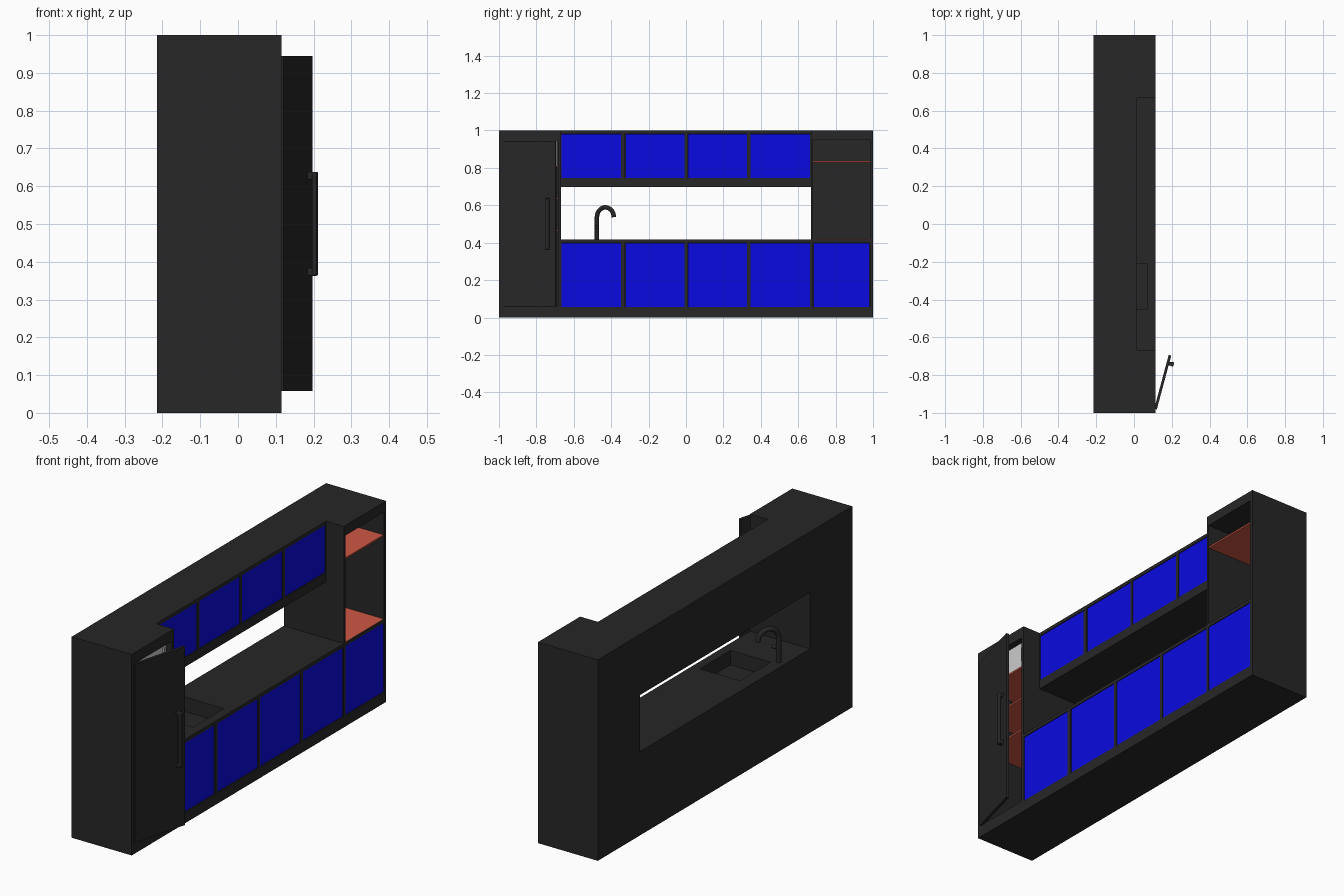
import bpy, math
from mathutils import Matrix, Vector

if "Cube" in bpy.data.objects:
    bpy.data.objects.remove(bpy.data.objects["Cube"])


def material(name, rgb):
    m = bpy.data.materials.new(name)
    m.diffuse_color = (*rgb, 1)
    m.use_nodes = True
    m.node_tree.nodes["Principled BSDF"].inputs["Base Color"].default_value = m.diffuse_color
    return m


DARK = material("charcoal", (0.02, 0.02, 0.02))
BLUE = material("blue_front", (0.003, 0.003, 0.75))
RED = material("terracotta", (0.62, 0.1, 0.06))
WHITE = material("off_white", (0.75, 0.75, 0.75))


def box(name, x, y, z, mat=DARK, bevel=0):
    """Box from (min, max) ranges on each axis."""
    bpy.ops.mesh.primitive_cube_add(size=1)
    o = bpy.context.object
    o.name = name
    o.data.transform(Matrix.LocRotScale(
        Vector([(r[0] + r[1]) / 2 for r in (x, y, z)]), None,
        Vector([r[1] - r[0] for r in (x, y, z)])))
    o.data.materials.append(mat)
    if bevel:
        b = o.modifiers.new("bevel", 'BEVEL')
        b.width, b.segments = bevel, 3
    return o


def cut(target, x, y, z):
    """Subtract a box from the target."""
    c = box("cutter", x, y, z)
    m = target.modifiers.new("cut", 'BOOLEAN')
    m.operation, m.solver, m.object = 'DIFFERENCE', 'EXACT', c
    bpy.context.view_layer.objects.active = target
    bpy.ops.object.modifier_apply(modifier=m.name)
    bpy.data.objects.remove(c)


def pipe(name, points, radius):
    """Round tube along a path."""
    cu = bpy.data.curves.new(name, 'CURVE')
    cu.dimensions = '3D'
    cu.bevel_depth, cu.bevel_resolution, cu.use_fill_caps = radius, 4, True
    s = cu.splines.new('POLY')
    s.points.add(len(points) - 1)
    for p, co in zip(s.points, points):
        p.co = (*co, 1)
    cu.materials.append(DARK)
    o = bpy.data.objects.new(name, cu)
    bpy.context.collection.objects.link(o)
    return o


FRONT, UPPER, OUT = 0.115, 0.017, 0.3
BACK = -0.195

# carcass: one block with the pass-through, recess and niches cut out
carcass = box("carcass", (-0.215, FRONT), (-1, 1), (0, 1))
cut(carcass, (UPPER, OUT), (-0.668, 0.668), (0.55, 1.2))            # upper setback
cut(carcass, (-0.4, OUT), (-0.668, 0.668), (0.417, 0.698))          # pass-through
cut(carcass, (BACK, OUT), (-0.98, -0.685), (0.06, 0.945))           # fridge cavity
cut(carcass, (BACK, OUT), (0.68, 0.983), (0.418, 0.95))             # shelf niche
cut(carcass, (-0.15, 0.07), (-0.45, -0.21), (0.345, 0.5))           # sink basin

# cabinet fronts, slightly inset in the frame
bays = [(-0.666, -0.347), (-0.325, -0.007), (0.009, 0.327), (0.345, 0.664)]
lower_bays = bays + [(0.68, 0.983)]
for kind, front, spans, z in (("upper", UPPER, bays, (0.745, 0.983)),
                              ("lower", FRONT, lower_bays, (0.055, 0.4))):
    for i, y in enumerate(spans):
        cut(carcass, (front - 0.015, OUT), y, z)
        box(f"{kind}_front_{i + 1}", (front - 0.015, front - 0.003),
            (y[0] + 0.001, y[1] - 0.001), (z[0] + 0.001, z[1] - 0.001), BLUE)

# niche shelves
box("niche_base_shelf", (BACK, FRONT - 0.001), (0.68, 0.983), (0.403, 0.419), RED)
box("niche_top_shelf", (BACK, FRONT - 0.003), (0.68, 0.983), (0.829, 0.837), RED)

# fridge interior: shelves and freezer compartment
for i, z in enumerate((0.465, 0.635, 0.805)):
    box(f"fridge_shelf_{i + 1}", (BACK, 0.095), (-0.98, -0.685), (z - 0.004, z + 0.004), RED)
box("freezer_door", (0.07, 0.085), (-0.978, -0.687), (0.811, 0.943), WHITE)
box("freezer_handle", (0.085, 0.093), (-0.715, -0.705), (0.84, 0.915), WHITE, 0.002)

# open fridge door with its handle, built closed then swung about the hinge
swing = (Matrix.Translation((FRONT, -0.98, 0)) @ Matrix.Rotation(math.radians(-15), 4, 'Z'))
parts = [box("fridge_door", (-0.008, 0.006), (0, 0.295), (0.058, 0.945)),
         box("door_handle_bar", (0.018, 0.031), (0.24, 0.264), (0.363, 0.638), DARK, 0.005)]
for i, z in enumerate((0.363, 0.618)):
    parts.append(box(f"door_handle_mount_{i + 1}", (0.004, 0.024), (0.242, 0.262),
                     (z, z + 0.02), DARK, 0.003))
for p in parts:
    p.matrix_world = swing

# faucet: riser, half-circle spout and side lever
base = Vector((-0.177, -0.476, 0.415))
aim = Vector((0.5, 0.866, 0))
up = Vector((0, 0, 1))
R = 0.052
path = [base]
for k in range(17):
    a = math.pi * k / 16
    path.append(base + aim * R * (1 - math.cos(a)) + up * (0.122 + R * math.sin(a)))
pipe("faucet", path, 0.012)
pipe("faucet_lever", [base + up * 0.07, base + up * 0.07 + Vector((0.035, 0, 0))], 0.009)
